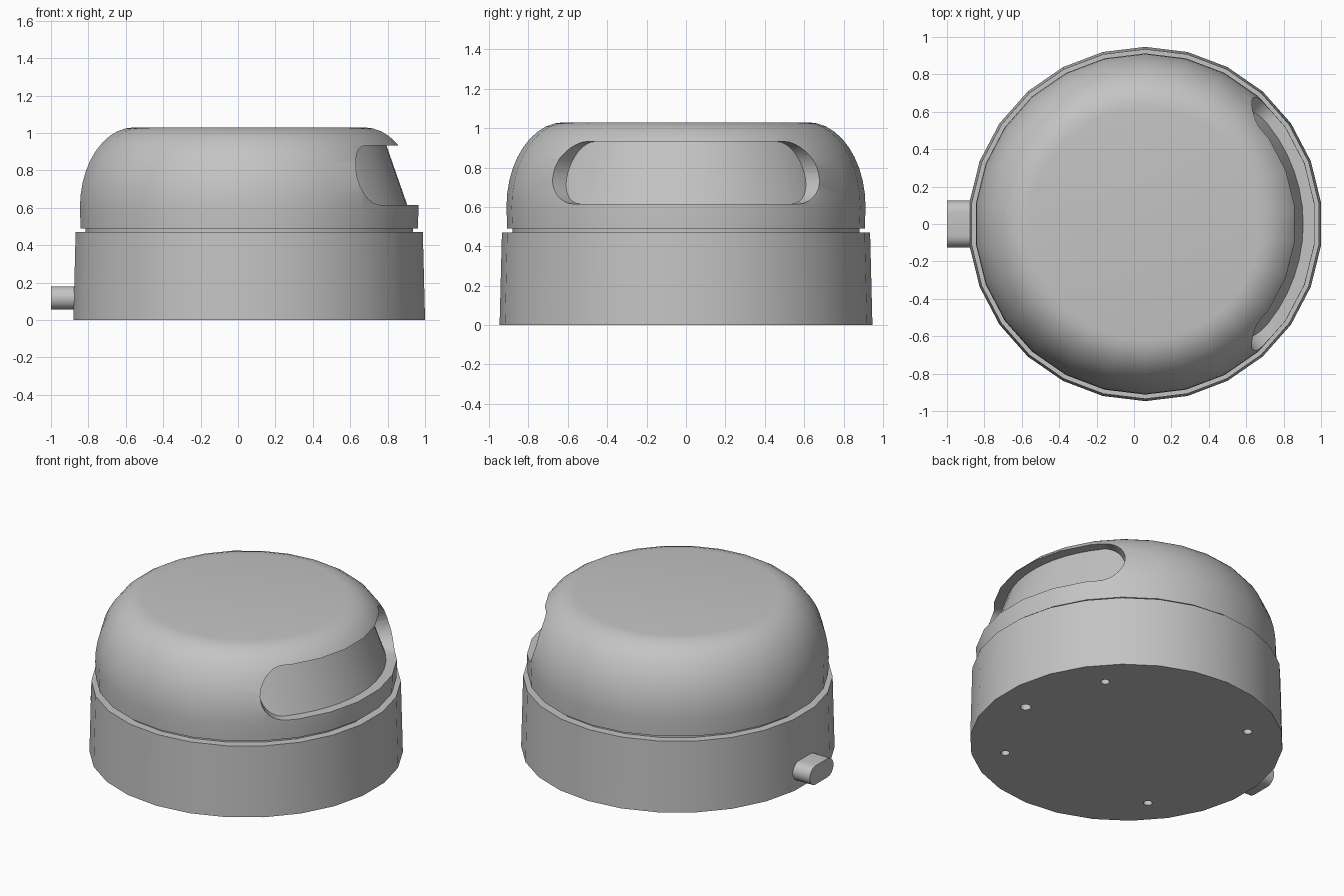
import bpy, bmesh
from math import sin, cos, pi, radians, sqrt

if "Cube" in bpy.data.objects:
    bpy.data.objects.remove(bpy.data.objects["Cube"])

CX = 0.06      # axis of the round body
SIDES = 26

grey = bpy.data.materials.new("plain grey")
grey.use_nodes = True
COLOUR = (0.55, 0.55, 0.55, 1)
grey.diffuse_color = COLOUR
grey.node_tree.nodes["Principled BSDF"].inputs["Base Color"].default_value = COLOUR


def make(name, bm):
    bmesh.ops.recalc_face_normals(bm, faces=bm.faces)
    mesh = bpy.data.meshes.new(name)
    bm.to_mesh(mesh)
    bm.free()
    mesh.materials.append(grey)
    ob = bpy.data.objects.new(name, mesh)
    bpy.context.collection.objects.link(ob)
    return ob


def loft(name, rings):
    """Closed solid through equal rings of points, capped at both ends."""
    bm = bmesh.new()
    loops = [[bm.verts.new(p) for p in ring] for ring in rings]
    for a, b in zip(loops, loops[1:]):
        for i in range(len(a)):
            j = (i + 1) % len(a)
            bm.faces.new((a[i], a[j], b[j], b[i]))
    bm.faces.new(loops[0])
    bm.faces.new(loops[-1])
    return make(name, bm)


def circle(r, z, x=CX, y=0, n=SIDES):
    return [(x + r * cos(pi / 2 + 2 * pi * i / n),
             y + r * sin(pi / 2 + 2 * pi * i / n), z) for i in range(n)]


def select(ob):
    bpy.ops.object.select_all(action='DESELECT')
    ob.select_set(True)
    bpy.context.view_layer.objects.active = ob


def cut(ob, cutter):
    cutter.hide_render = True
    mod = ob.modifiers.new("cut", 'BOOLEAN')
    mod.operation = 'DIFFERENCE'
    mod.solver = 'EXACT'
    mod.object = cutter
    select(ob)
    bpy.ops.object.modifier_apply(modifier=mod.name)
    bpy.data.objects.remove(cutter)


# Tapered base and the recessed neck above it
base = loft("base", [circle(0.947, 0), circle(0.935, 0.47)])
neck = loft("neck", [circle(0.882, 0.46), circle(0.882, 0.5)])

# Screw holes in the underside, four in a square and one wider one
for angle, r in ((40, 0.027), (130, 0.027), (220, 0.027), (310, 0.027), (-5, 0.033)):
    a = radians(angle)
    x, y = CX + 0.743 * cos(a), 0.743 * sin(a)
    cut(base, loft("hole_cutter", [circle(r, -0.05, x, y, 16), circle(r, 0.06, x, y, 16)]))

# Rounded dome with a flat top
rings = [circle(0.908, 0.49)]
for i in range(11):
    t = pi / 2 * i / 10
    rings.append(circle(0.62 + 0.292 * cos(t), 0.6 + 0.43 * sin(t)))
dome = loft("dome", rings)

# Curved window recess with round ends and a sloping back wall
LOW, HIGH, HALF, END = 0.615, 0.932, radians(39), radians(10.5)
mid, rise = (LOW + HIGH) / 2, (HIGH - LOW) / 2
steps = [(HALF + END * sin(pi / 2 * i / 8), cos(pi / 2 * i / 8)) for i in range(9)]
columns = [(-a, h) for a, h in reversed(steps)]
columns += [(-HALF + 2 * HALF * i / 12, 1) for i in range(1, 12)]
columns += steps
sections = []
for a, h in columns:
    lo, hi = mid - rise * max(h, 0.01), mid + rise * max(h, 0.01)
    corners = [(0.845 - 0.35 * (lo - LOW), lo), (1.1, lo),
               (1.1, hi), (0.845 - 0.35 * (hi - LOW), hi)]
    sections.append([(CX + r * cos(a), r * sin(a), z) for r, z in corners])
cut(dome, loft("window_cutter", sections))

# Pill-shaped stub on the side
R, SPREAD, STUB_Z = 0.0625, 0.0625, 0.118
pill = []
for side, start in ((1, -pi / 2), (-1, pi / 2)):
    for i in range(13):
        t = start + pi * i / 12
        pill.append((side * SPREAD + R * cos(t), STUB_Z + R * sin(t)))
stub = loft("side_stub", [[(x, y, z) for y, z in pill] for x in (-1, -0.84)])

for ob in (base, neck, dome, stub):
    select(ob)
    bpy.ops.object.shade_smooth_by_angle(angle=radians(30))
